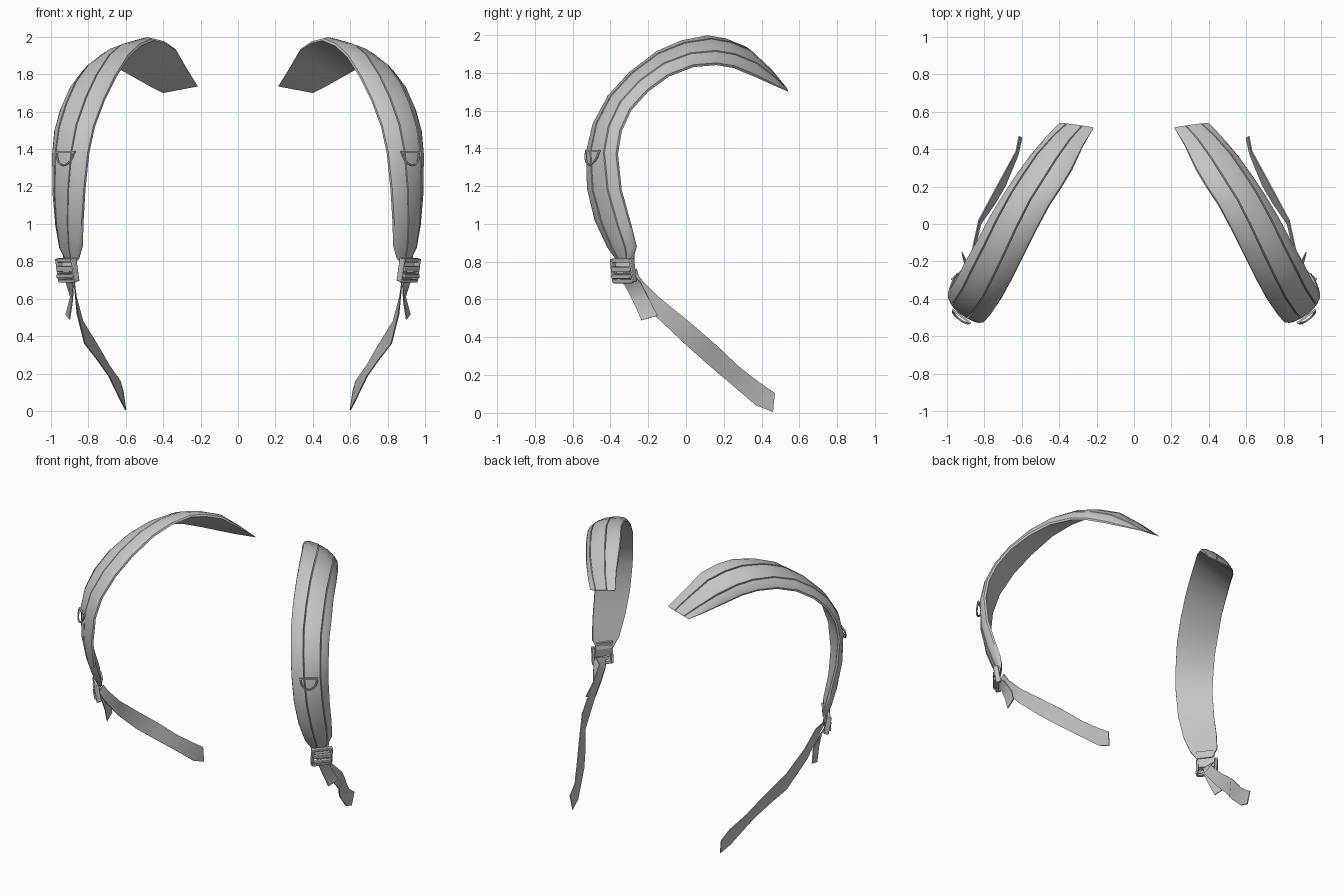
import bpy, bmesh, math
from mathutils import Vector, Matrix

if "Cube" in bpy.data.objects:
    bpy.data.objects.remove(bpy.data.objects["Cube"])

fabric = bpy.data.materials.new("grey_fabric")
fabric.diffuse_color = (0.56, 0.56, 0.56, 1)
fabric.use_nodes = True
fabric.node_tree.nodes["Principled BSDF"].inputs["Base Color"].default_value = fabric.diffuse_color


def finish(bm, name, angle=35, bevel=0):
    """Turn a bmesh into a mirrored, smooth-shaded object."""
    bmesh.ops.recalc_face_normals(bm, faces=bm.faces[:])
    me = bpy.data.meshes.new(name)
    bm.to_mesh(me)
    bm.free()
    me.materials.append(fabric)
    ob = bpy.data.objects.new(name, me)
    bpy.context.collection.objects.link(ob)
    bpy.ops.object.select_all(action='DESELECT')
    ob.select_set(True)
    bpy.context.view_layer.objects.active = ob
    bpy.ops.object.shade_smooth_by_angle(angle=math.radians(angle))
    if bevel:
        b = ob.modifiers.new("bevel", 'BEVEL')
        b.width, b.segments = bevel, 2
    m = ob.modifiers.new("mirror", 'MIRROR')
    m.use_mirror_merge = False
    return ob


def loft(name, inner, outer, section, scale=None, angle=35):
    """Sweep a (width fraction, height) section between two edge paths."""
    a, b = [Vector(p) for p in inner], [Vector(p) for p in outer]
    mid = [(p + q) / 2 for p, q in zip(a, b)]
    n, k = len(a), len(section)
    bm = bmesh.new()
    rings = []
    for i in range(n):
        t = mid[min(i + 1, n - 1)] - mid[max(i - 1, 0)]
        up = t.cross(b[i] - a[i]).normalized()
        s = scale[i] if scale else 1
        rings.append([bm.verts.new(a[i].lerp(b[i], u) + up * h * s)
                      for u, h in section])
    for r, q in zip(rings, rings[1:]):
        for j in range(k):
            bm.faces.new((r[j], r[(j + 1) % k], q[(j + 1) % k], q[j]))
    bm.faces.new(rings[0])
    bm.faces.new(rings[-1])
    return finish(bm, name, angle)


# Padded shoulder strap: inner and outer edge, from back end over to the buckle
inner = [(.215, .515, 1.735), (.27, .42, 1.82), (.33, .29, 1.925), (.39, .19, 1.965),
         (.45, .10, 1.98), (.52, -.03, 1.95), (.58, -.15, 1.895), (.65, -.29, 1.785),
         (.71, -.40, 1.665), (.765, -.48, 1.52), (.795, -.515, 1.38), (.815, -.515, 1.19),
         (.825, -.475, 1.02), (.83, -.41, .88), (.85, -.365, .81)]
outer = [(.40, .54, 1.70), (.47, .46, 1.735), (.55, .36, 1.78), (.63, .25, 1.825),
         (.69, .16, 1.84), (.765, .04, 1.83), (.835, -.09, 1.78), (.90, -.20, 1.70),
         (.945, -.29, 1.60), (.975, -.34, 1.49), (.985, -.36, 1.37), (.98, -.34, 1.18),
         (.96, -.29, 1.0), (.94, -.26, .88), (.915, -.28, .81)]
# Cross-section with a flat lining, rounded padding and two stitched grooves
section = [(0, 0), (0, .014), (.08, .034), (.315, .054), (.33, .036), (.345, .054),
           (.56, .060), (.765, .053), (.78, .038), (.795, .051), (.93, .034),
           (1, .014), (1, 0)]
loft("shoulder_strap", inner, outer, section, [.1, .6] + [1] * 11 + [.9, .5])

# Thin webbing that runs from the buckle to the lower back
sheet = [(0, -.003), (0, .003), (1, .003), (1, -.003)]
low = [(.89, -.345, .74), (.875, -.31, .68), (.86, -.17, .52), (.82, 0, .36), (.75, .10, .27),
       (.69, .20, .185), (.62, .37, .04), (.60, .46, .005)]
high = [(.915, -.26, .76), (.88, -.25, .72), (.865, -.14, .61), (.83, .02, .48), (.75, .17, .35),
        (.69, .28, .245), (.63, .39, .16), (.615, .47, .105)]
loft("lower_webbing", low, high, sheet)

# Loose webbing tail hanging from the buckle
loft("webbing_tail",
     [(.90, -.37, .74), (.88, -.32, .67), (.885, -.28, .59), (.90, -.235, .49)],
     [(.955, -.29, .74), (.92, -.24, .69), (.895, -.20, .61), (.92, -.15, .515)], sheet)

# Webbing tab joining padding and buckle
loft("buckle_tab", [(.845, -.36, .86), (.86, -.365, .80), (.87, -.365, .75)],
     [(.92, -.27, .86), (.93, -.275, .80), (.935, -.28, .75)],
     [(0, 0), (0, .012), (1, .012), (1, 0)])


# Local frames: columns are width, along strap, outward
def frame(center, width, along):
    w = Vector(width).normalized()
    t = Vector(along).normalized()
    out = t.cross(w).normalized()
    t = w.cross(out)
    return Matrix.Translation(center) @ Matrix((w, t, out)).transposed().to_4x4()


# Ladder buckle: side rails and cross bars
F = frame((.91, -.33, .755), (.63, .77, 0), (-.12, .13, -1))
bm = bmesh.new()
bars = [((s * .064, 0, .004), (.016, .125, .034)) for s in (-1, 1)]
bars += [((0, -.052, .004), (.13, .02, .022)), ((0, -.008, .016), (.13, .028, .022)),
         ((0, .030, .022), (.13, .022, .022)), ((0, .058, .012), (.13, .018, .022))]
for c, d in bars:
    bmesh.ops.create_cube(bm, size=1, matrix=F @ Matrix.Translation(c) @ Matrix.Diagonal((*d, 1)))
finish(bm, "ladder_buckle", 35, .004)


# D-shaped ring hanging on the chest: round rod swept along a half loop
R = frame((.915, -.485, 1.385), (.80, .60, 0), (.02, .0, -1))
pts = [Vector((.056 * math.cos(a), .072 * math.sin(a), .012 + .018 * math.sin(a)))
       for a in [math.pi * i / 10 for i in range(11)]]
bm = bmesh.new()
rings = []
for i, p in enumerate(pts):
    t = (pts[min(i + 1, 10)] - pts[max(i - 1, 0)]).normalized()
    side = t.cross(Vector((0, 0, 1))).normalized()
    up = side.cross(t)
    rings.append([bm.verts.new(R @ (p + .006 * (side * math.cos(v) + up * math.sin(v))))
                  for v in [math.tau * j / 6 for j in range(6)]])
for r, q in zip(rings, rings[1:]):
    for j in range(6):
        bm.faces.new((r[j], r[(j + 1) % 6], q[(j + 1) % 6], q[j]))
bm.faces.new(rings[0])
bm.faces.new(rings[-1])
# Straight rod closing the ring
bmesh.ops.create_cube(bm, size=1, matrix=R @ Matrix.Translation((0, 0, .012))
                      @ Matrix.Diagonal((.122, .011, .011, 1)))
finish(bm, "chest_ring", 50)
